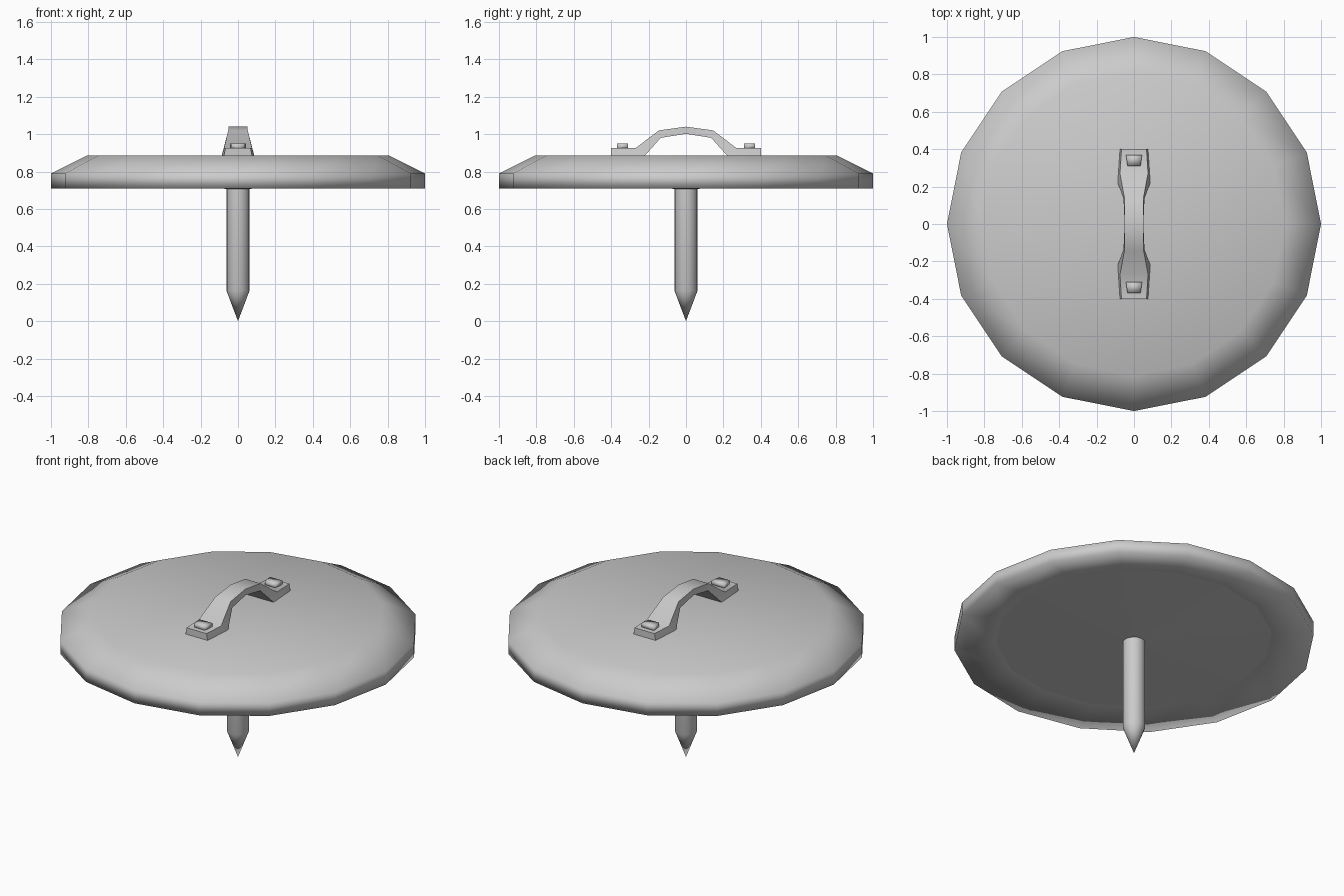
import bpy, bmesh
from math import sin, cos, pi

if "Cube" in bpy.data.objects:
    bpy.data.objects.remove(bpy.data.objects["Cube"])


def finish(name, bm, flat=lambda f: False, angle=None):
    bmesh.ops.recalc_face_normals(bm, faces=bm.faces)
    for f in bm.faces:
        f.smooth = not flat(f)
    me = bpy.data.meshes.new(name)
    bm.to_mesh(me)
    bm.free()
    ob = bpy.data.objects.new(name, me)
    bpy.context.collection.objects.link(ob)
    if angle:
        bpy.context.view_layer.objects.active = ob
        ob.select_set(True)
        bpy.ops.object.shade_smooth_by_angle(angle=angle)
        ob.select_set(False)
    return ob


def lathe(profile, n=16):
    """Revolve (radius, z) points; radius 0 gives a pole, open ends get a cap."""
    bm = bmesh.new()
    rings = []
    for r, z in profile:
        count = n if r > 0 else 1
        rings.append([bm.verts.new((r * cos(2 * pi * i / n), r * sin(2 * pi * i / n), z))
                      for i in range(count)])
    for a, b in zip(rings, rings[1:]):
        for i in range(n):
            j = (i + 1) % n
            quad = [a[i % len(a)], a[j % len(a)], b[j % len(b)], b[i % len(b)]]
            bm.faces.new(list(dict.fromkeys(quad)))
    for ring in (rings[0], rings[-1]):
        if len(ring) > 1:
            bm.faces.new(ring)
    return bm


# Domed lid: slightly conical underside, sloped rim, flat top
lid = lathe([(0, 0.705), (0.767, 0.737), (1.0, 0.71), (1.0, 0.79), (0.81, 0.885)])
finish("lid", lid,
       flat=lambda f: f.calc_center_median().z < 0.735 and f.calc_center_median().xy.length < 0.7)

# Pointed spike below
finish("spike", lathe([(0, 0.0), (0.0625, 0.165), (0.0625, 0.712)]), angle=0.7)

# Arched strap handle: half stations as (y, z, half width) for top and bottom
half = [((0.40, 0.925, 0.067), (0.40, 0.885, 0.075)),
        ((0.27, 0.925, 0.075), (0.22, 0.885, 0.087)),
        ((0.145, 1.02, 0.052), (0.135, 0.98, 0.056)),
        ((0.0, 1.04, 0.05), (0.0, 1.002, 0.05))]
flip = [tuple((-y, z, w) for y, z, w in s) for s in half[-2::-1]]
bm = bmesh.new()
loops = []
for (ty, tz, tw), (by, bz, bw) in half + flip:
    loops.append([bm.verts.new(p) for p in
                  ((-tw, ty, tz), (tw, ty, tz), (bw, by, bz), (-bw, by, bz))])
for a, b in zip(loops, loops[1:]):
    for i in range(4):
        j = (i + 1) % 4
        bm.faces.new((a[i], a[j], b[j], b[i]))
bm.faces.new(loops[0])
bm.faces.new(loops[-1])
finish("handle", bm, angle=0.75)

# Bolt heads on the handle feet
for name, y in (("bolt_back", 0.34), ("bolt_front", -0.34)):
    bm = bmesh.new()
    bmesh.ops.create_cube(bm, size=1)
    for v in bm.verts:
        w = 0.086 if v.co.y > 0 else 0.07
        v.co = (v.co.x * w, y + v.co.y * 0.06, 0.934 + v.co.z * 0.03)
    finish(name, bm)
